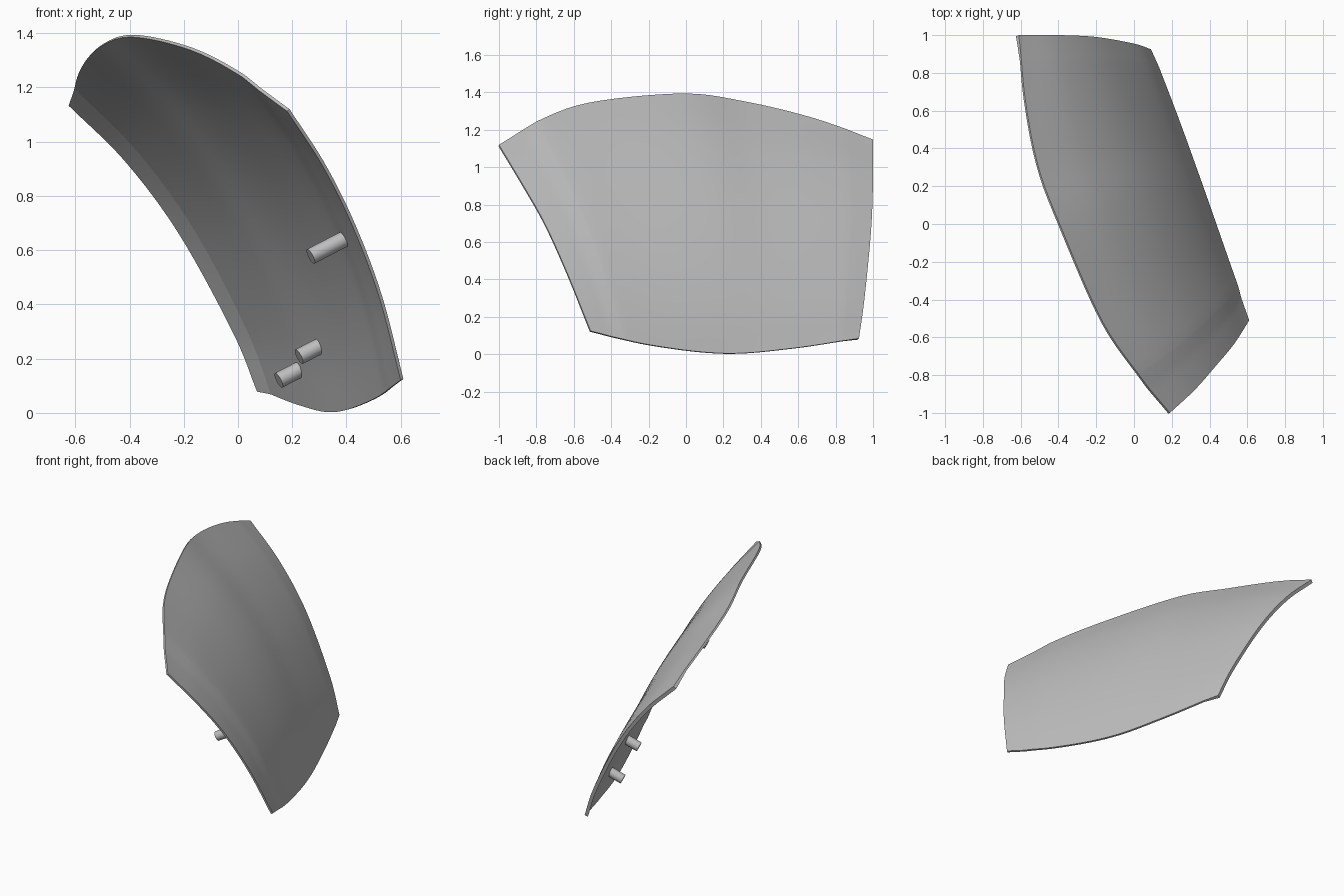
import bpy
import bmesh
from mathutils import Vector

cube = bpy.data.objects.get("Cube")
if cube:
    bpy.data.objects.remove(cube, do_unlink=True)

grey = bpy.data.materials.new("plain_grey")
grey.use_nodes = True
colour = (0.52, 0.52, 0.52, 1)
grey.diffuse_color = colour
grey.node_tree.nodes["Principled BSDF"].inputs["Base Color"].default_value = colour


def make_object(name, bm):
    bmesh.ops.recalc_face_normals(bm, faces=bm.faces)
    mesh = bpy.data.meshes.new(name)
    bm.to_mesh(mesh)
    bm.free()
    mesh.materials.append(grey)
    obj = bpy.data.objects.new(name, mesh)
    bpy.context.collection.objects.link(obj)
    bpy.ops.object.select_all(action='DESELECT')
    obj.select_set(True)
    bpy.context.view_layer.objects.active = obj
    return obj


def smooth_path(points, steps=24):
    """Smooth curve through the points, returned as a function of its length (0 to 1)."""
    p = [Vector(q) for q in points]
    p = [2 * p[0] - p[1]] + p + [2 * p[-1] - p[-2]]
    dense = []
    for a, b, c, d in zip(p, p[1:], p[2:], p[3:]):
        for k in range(steps):
            t = k / steps
            dense.append(b + (c - a) * t / 2 + (2 * a - 5 * b + 4 * c - d) * t * t / 2
                         + (3 * b - a - 3 * c + d) * t ** 3 / 2)
    dense.append(p[-2])
    run = [0]
    for a, b in zip(dense, dense[1:]):
        run.append(run[-1] + (b - a).length)

    def at(t):
        goal = t * run[-1]
        for i in range(len(dense) - 1):
            if goal <= run[i + 1]:
                return dense[i].lerp(dense[i + 1], (goal - run[i]) / (run[i + 1] - run[i]))
        return dense[-1]
    return at


# Four border curves of the panel
A, B = (-.61, 1, 1.148), (.09, .925, .085)
C, D = (.61, -.51, .125), (.19, -1, 1.12)
top = smooth_path([A, (-.58, .66, 1.265), (-.51, .3, 1.35), (-.39, -.02, 1.39),
                   (-.18, -.5, 1.345), (0, -.77, 1.255), D])
bottom = smooth_path([B, (.23, .56, .03), (.36, .2, .004), (.5, -.2, .05), C])
back = smooth_path([A, (-.4, 1, .94), (-.2, .99, .67), (0, .955, .305), B])
front = smooth_path([D, (.32, -.88, .92), (.43, -.755, .7), (.53, -.635, .435), C])
A, B, C, D = map(Vector, (A, B, C, D))
outward = Vector((.93, .36, 0))


def panel_point(u, v):
    """Blend the borders, then swell the middle a little."""
    p = (top(u) * (1 - v) + bottom(u) * v + back(v) * (1 - u) + front(v) * u
         - A * (1 - u) * (1 - v) - D * u * (1 - v) - B * (1 - u) * v - C * u * v)
    return p + outward * u * (1 - u) * v * (1 - v)


# Curved panel: outer skin, inner skin and rim
rim_u, step_start, step_end = .067, .87, .92
us = sorted({i / 32 for i in range(33)} | {rim_u, step_start, step_end})
vs = [i / 28 for i in range(29)]
outer = [[panel_point(u, v) for v in vs] for u in us]


def normal(i, j):
    du = outer[min(i + 1, len(us) - 1)][j] - outer[max(i - 1, 0)][j]
    dv = outer[i][min(j + 1, len(vs) - 1)] - outer[i][max(j - 1, 0)]
    n = dv.cross(du).normalized()
    return n if n.dot(outward) > 0 else -n


bm = bmesh.new()
skins = ([], [])
for i, u in enumerate(us):
    # shallow step near the front border, thicker lip at the back border
    lift = .006 * min(1, max(0, (step_end - u) / (step_end - step_start)))
    lift *= min(1, u / rim_u)
    thick = .012 + .01 * max(0, 1 - u / rim_u)
    for skin, offset in zip(skins, (lift, lift - thick)):
        skin.append([bm.verts.new(outer[i][j] + normal(i, j) * offset) for j in range(len(vs))])
for skin in skins:
    for r, s in zip(skin, skin[1:]):
        for j in range(len(vs) - 1):
            bm.faces.new((r[j], r[j + 1], s[j + 1], s[j]))


def border(skin):
    return (skin[0][:-1] + [r[-1] for r in skin[:-1]]
            + skin[-1][:0:-1] + [r[0] for r in skin[:0:-1]])


loops = [border(skin) for skin in skins]
for k in range(len(loops[0])):
    bm.faces.new((loops[0][k - 1], loops[0][k], loops[1][k], loops[1][k - 1]))
make_object("curved_panel", bm)
bpy.ops.object.shade_smooth_by_angle(angle=.1)

# Mounting pegs on the inner side
axis = Vector((.85, .28, .44)).normalized()
pegs = {"upper_peg": ((.268, -.6, .577), .15),
        "lower_middle_peg": ((.225, .165, .207), .09),
        "lower_back_peg": ((.15, .44, .12), .09)}
for name, (tip, length) in pegs.items():
    bm = bmesh.new()
    bmesh.ops.create_cone(bm, cap_ends=True, segments=24, radius1=.03, radius2=.03, depth=length)
    bmesh.ops.rotate(bm, verts=bm.verts, matrix=axis.to_track_quat('Z', 'Y').to_matrix())
    bmesh.ops.translate(bm, verts=bm.verts, vec=Vector(tip) + axis * length / 2)
    make_object(name, bm)
    bpy.ops.object.shade_smooth_by_angle(angle=.6)
